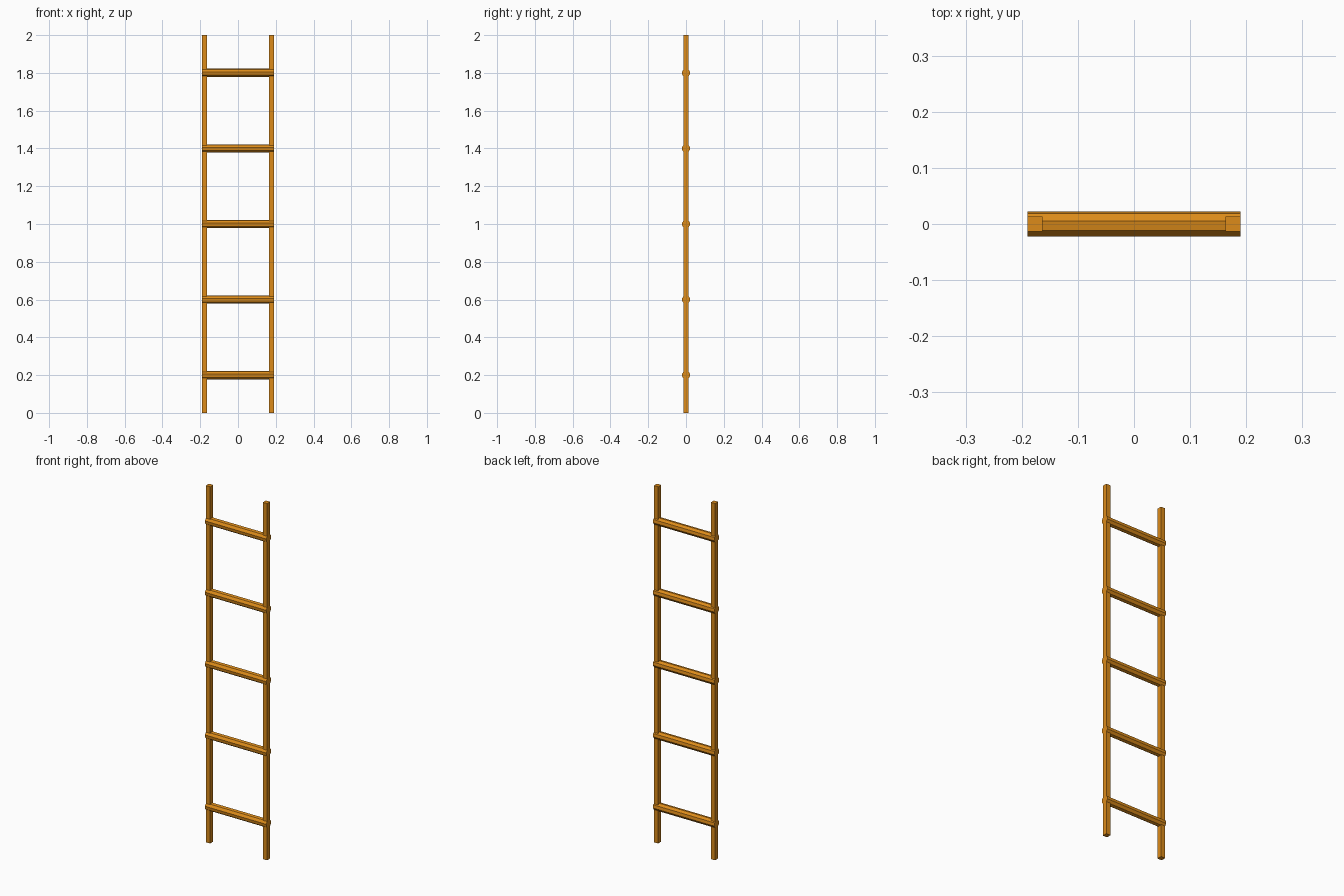
import bpy
from math import radians, pi
from mathutils import Matrix

if "Cube" in bpy.data.objects:
    bpy.data.objects.remove(bpy.data.objects["Cube"])

LENGTH, HALF_W = 2.0, 0.19
RAIL = 0.027          # square rail thickness
RUNG_R = 0.0225       # octagonal rung radius

wood = bpy.data.materials.new("wood")
wood.diffuse_color = (0.72, 0.26, 0.01, 1)
wood.use_nodes = True
wood.node_tree.nodes["Principled BSDF"].inputs["Base Color"].default_value = wood.diffuse_color


def finish(name):
    ob = bpy.context.object
    ob.name = name
    ob.data.materials.append(wood)
    return ob


# Side rails
for side, label in ((-1, "left"), (1, "right")):
    bpy.ops.mesh.primitive_cube_add(size=1, location=(side * (HALF_W - RAIL / 2), 0, LENGTH / 2))
    rail = finish(label + "_rail")
    rail.data.transform(Matrix.Diagonal((RAIL, RAIL, LENGTH, 1)))

# Rungs: eight-sided bars laid along x, rolled slightly about their axis
for i in range(5):
    bpy.ops.mesh.primitive_cylinder_add(vertices=8, radius=RUNG_R, depth=2 * HALF_W,
                                        location=(0, 0, 0.2 + 0.4 * i))
    rung = finish(f"rung_{i + 1}")
    rung.data.transform(Matrix.Rotation(radians(-13), 4, 'X') @ Matrix.Rotation(pi / 2, 4, 'Y'))
